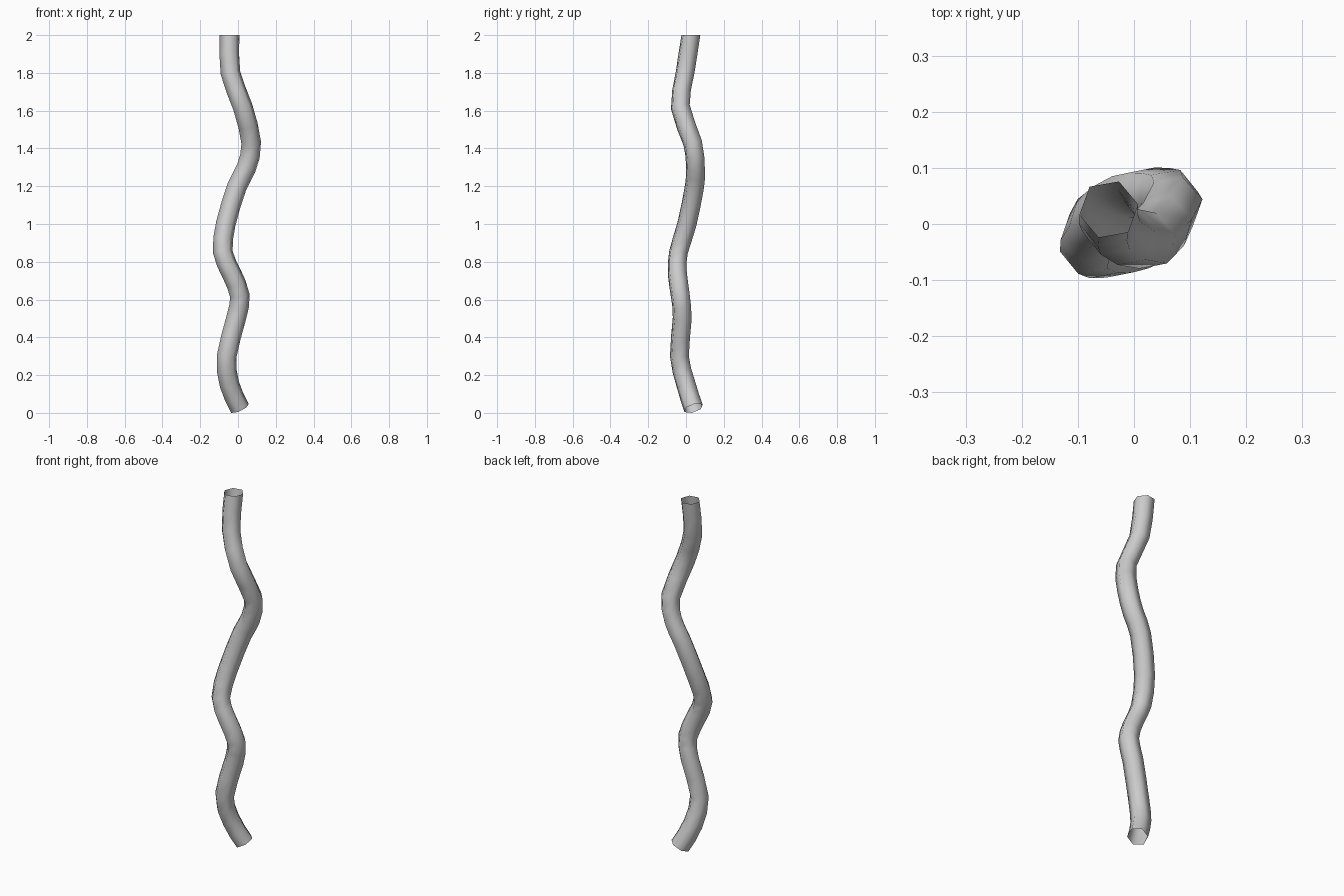
import bpy, bmesh, math
from mathutils import Vector

SIDES, RADIUS, STEPS = 6, 0.053, 2

# Centre line of the winding tube, bottom to top
PATH = [Vector(p) for p in (
    (0.01, 0.04, 0.02), (-0.045, 0.0, 0.15), (-0.06, -0.035, 0.3),
    (-0.01, -0.02, 0.5), (0.01, -0.03, 0.62), (-0.035, -0.046, 0.74),
    (-0.08, -0.04, 0.85), (-0.065, 0.005, 1.0), (-0.005, 0.045, 1.2),
    (0.045, 0.05, 1.3), (0.07, 0.035, 1.43), (0.025, -0.03, 1.62),
    (-0.04, -0.005, 1.8), (-0.045, 0.026, 2.0))]


def smooth_path(points, steps):
    """Catmull-Rom interpolation through the points."""
    ends = [2 * points[0] - points[1]] + points + [2 * points[-1] - points[-2]]
    out = []
    for a, b, c, d in zip(ends, ends[1:], ends[2:], ends[3:]):
        for i in range(steps):
            t = i / steps
            out.append(b + 0.5 * t * (c - a + t * (2 * a - 5 * b + 4 * c - d
                                                   + t * (3 * (b - c) + d - a))))
    return out + [points[-1]]


old = bpy.data.objects.get("Cube")
if old:
    bpy.data.objects.remove(old, do_unlink=True)

# Sweep a hexagon along the path, leaving both ends open
bm = bmesh.new()
centres = smooth_path(PATH, STEPS)
rings = []
for i, centre in enumerate(centres):
    last = i == len(centres) - 1
    tangent = centres[min(i + 1, len(centres) - 1)] - centres[max(i - 1, 0)]
    tangent = Vector((0, 0, 1)) if last else tangent.normalized()
    side = Vector((0, 1, 0)).cross(tangent).normalized()
    up = tangent.cross(side)
    ring = []
    for k in range(SIDES):
        a = math.radians(10) + math.tau * k / SIDES
        ring.append(bm.verts.new(centre + RADIUS * (side * math.cos(a) + up * math.sin(a))))
    rings.append(ring)
for low, high in zip(rings, rings[1:]):
    for k in range(SIDES):
        n = (k + 1) % SIDES
        bm.faces.new((low[k], low[n], high[n], high[k]))

# Rest the bottom rim on the ground
drop = min(v.co.z for v in rings[0])
for v in rings[0]:
    v.co.z -= drop

mesh = bpy.data.meshes.new("winding_tube")
bm.to_mesh(mesh)
bm.free()
tube = bpy.data.objects.new("winding_tube", mesh)
bpy.context.collection.objects.link(tube)
for face in mesh.polygons:
    face.use_smooth = True

grey = bpy.data.materials.new("light_grey")
grey.use_nodes = True
colour = (0.6, 0.6, 0.6, 1)
grey.diffuse_color = colour
grey.node_tree.nodes["Principled BSDF"].inputs["Base Color"].default_value = colour
mesh.materials.append(grey)
